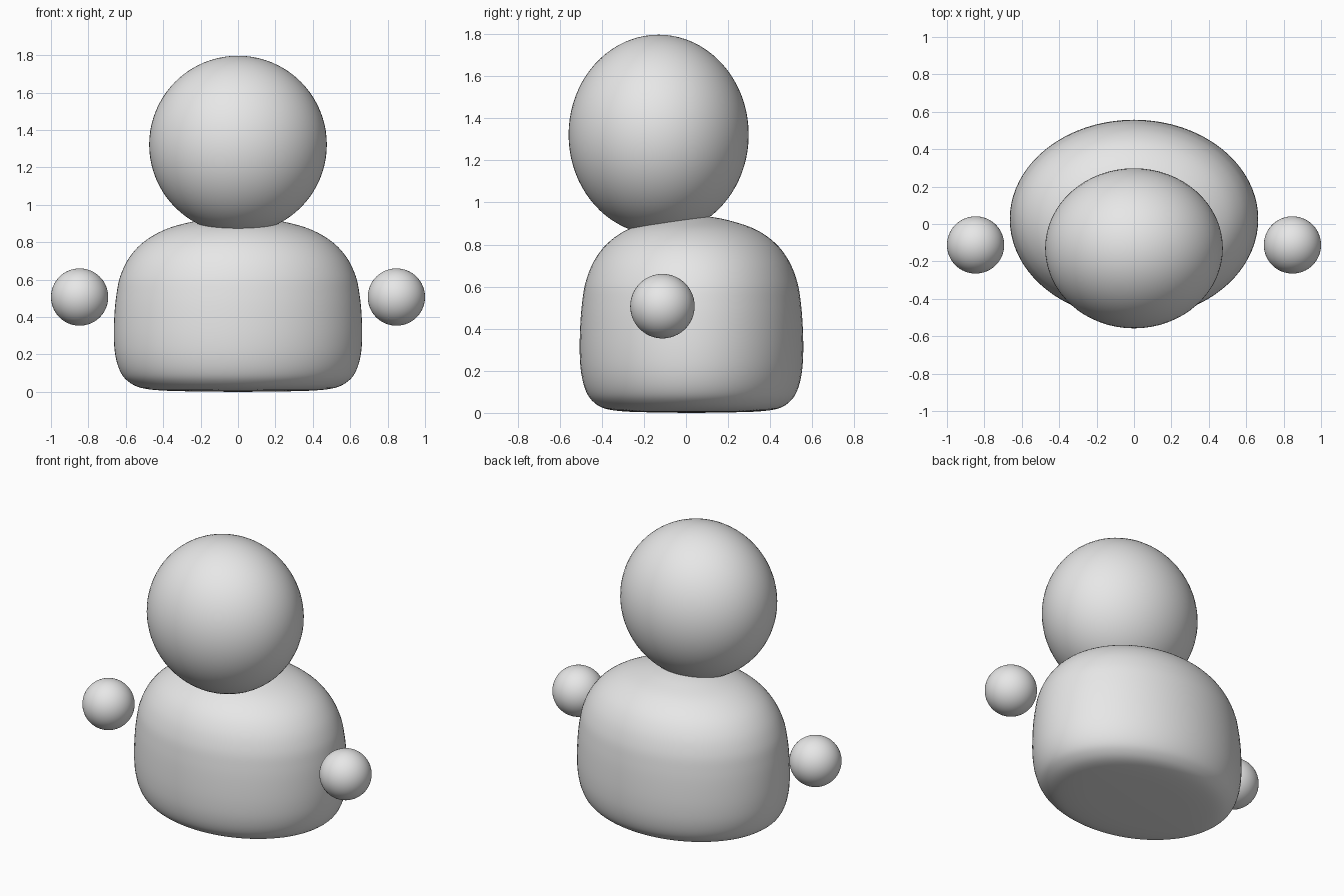
import bpy, math

if "Cube" in bpy.data.objects:
    bpy.data.objects.remove(bpy.data.objects["Cube"])

grey = bpy.data.materials.new("plain_grey")
grey.diffuse_color = (0.8, 0.8, 0.8, 1)
grey.use_nodes = True
grey.node_tree.nodes["Principled BSDF"].inputs["Base Color"].default_value = grey.diffuse_color


def ball(name, centre, radii):
    bpy.ops.mesh.primitive_uv_sphere_add(segments=64, ring_count=40, radius=1, location=centre)
    ob = bpy.context.object
    ob.name = name
    ob.scale = radii
    bpy.ops.object.transform_apply(location=False, rotation=False, scale=True)
    bpy.ops.object.shade_smooth()
    ob.data.materials.append(grey)


def smooth_path(points, steps=5):
    """Catmull-Rom curve through the profile points."""
    out = []
    for i in range(len(points) - 1):
        p0, p1, p2, p3 = (points[min(max(i + k, 0), len(points) - 1)] for k in (-1, 0, 1, 2))
        for s in range(steps):
            t = s / steps
            out.append(tuple(
                0.5 * (2 * b + (c - a) * t + (2 * a - 5 * b + 4 * c - d) * t * t
                       + (3 * b - a - 3 * c + d) * t ** 3)
                for a, b, c, d in zip(p0, p1, p2, p3)))
    return out + [points[-1]]


def oval_body(name, profile, depth, centre_y, sides=80):
    """Spin an (x radius, z) profile around z with an oval section."""
    verts = [(0, centre_y, profile[0][1])]
    rings = profile[1:-1]
    for r, z in rings:
        for k in range(sides):
            a = 2 * math.pi * k / sides
            verts.append((r * math.cos(a), centre_y + depth * r * math.sin(a), z))
    verts.append((0, centre_y, profile[-1][1]))
    top, last = len(verts) - 1, 1 + (len(rings) - 1) * sides
    faces = []
    for k in range(sides):
        n = (k + 1) % sides
        faces.append((0, 1 + n, 1 + k))
        faces.append((top, last + k, last + n))
        for i in range(len(rings) - 1):
            b = 1 + i * sides
            faces.append((b + k, b + n, b + sides + n, b + sides + k))
    mesh = bpy.data.meshes.new(name)
    mesh.from_pydata(verts, [], faces)
    mesh.materials.append(grey)
    mesh.shade_smooth()
    bpy.context.collection.objects.link(bpy.data.objects.new(name, mesh))


# Rounded torso with a flattened base
torso = [(0, 0), (0.2, 0.002), (0.4, 0.007), (0.52, 0.022), (0.59, 0.058), (0.63, 0.11),
         (0.655, 0.19), (0.664, 0.29), (0.661, 0.41), (0.65, 0.52), (0.629, 0.62),
         (0.58, 0.72), (0.5, 0.805), (0.38, 0.872), (0.23, 0.913), (0.11, 0.932), (0, 0.938)]
oval_body("torso", smooth_path(torso), 0.8, 0.026)

# Head leaning forward
ball("head", (0, -0.13, 1.322), (0.475, 0.428, 0.475))

# Floating hands
for side, x in (("left", -1), ("right", 1)):
    ball(side + "_hand", (x * 0.847, -0.112, 0.507), (0.153, 0.153, 0.153))
